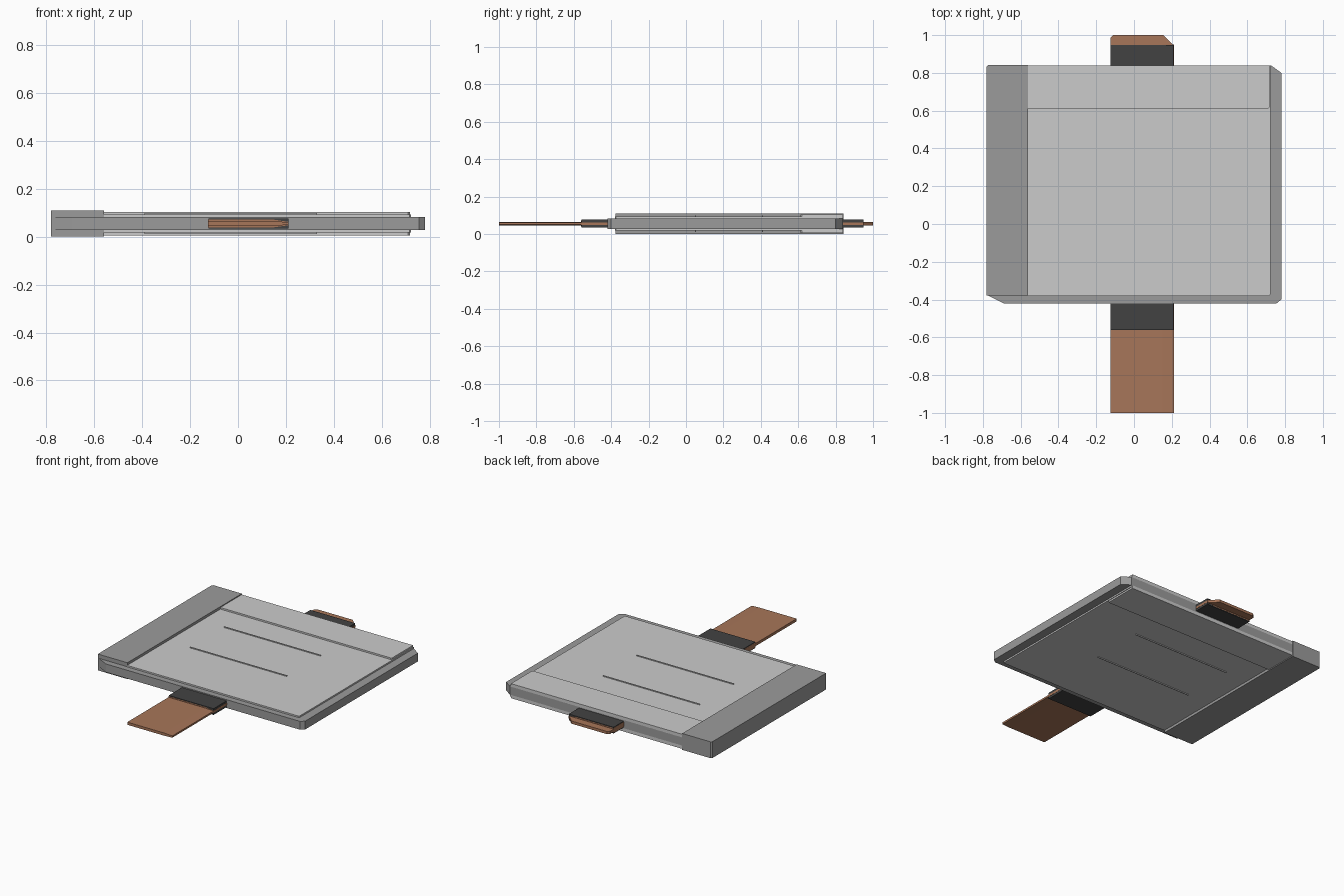
import bpy, bmesh
from mathutils import Vector

cube = bpy.data.objects.get("Cube")
if cube:
    bpy.data.objects.remove(cube)

MID = 0.055  # height of the mirror plane


def material(name, rgb):
    m = bpy.data.materials.new(name)
    m.use_nodes = True
    m.diffuse_color = (*rgb, 1)
    m.node_tree.nodes["Principled BSDF"].inputs["Base Color"].default_value = (*rgb, 1)
    return m


light = material("light_grey", (0.60, 0.60, 0.60))
mid = material("mid_grey", (0.33, 0.33, 0.33))
dark = material("charcoal", (0.055, 0.055, 0.055))
copper = material("copper", (0.39, 0.18, 0.10))


def prism(name, points, offset, mat):
    """Extrude a closed loop of 3D points along an offset."""
    bm = bmesh.new()
    face = bm.faces.new([bm.verts.new(p) for p in points])
    moved = bmesh.ops.extrude_face_region(bm, geom=[face])["geom"]
    bmesh.ops.translate(bm, vec=Vector(offset),
                        verts=[g for g in moved if isinstance(g, bmesh.types.BMVert)])
    bmesh.ops.recalc_face_normals(bm, faces=bm.faces)
    mesh = bpy.data.meshes.new(name)
    bm.to_mesh(mesh)
    bm.free()
    mesh.materials.append(mat)
    ob = bpy.data.objects.new(name, mesh)
    bpy.context.collection.objects.link(ob)
    return ob


def slab(name, outline, z0, z1, mat):
    return prism(name, [(x, y, z0) for x, y in outline], (0, 0, z1 - z0), mat)


def rect(x0, x1, y0, y1):
    return [(x0, y0), (x1, y0), (x1, y1), (x0, y1)]


def blade(name, y0, y1, half, edge):
    """Flat bar whose right side is bevelled to a thin edge."""
    outline = [(-0.125, -half), (0.15, -half), (0.211, -edge),
               (0.211, edge), (0.15, half), (-0.125, half)]
    return prism(name, [(x, y0, MID + z) for x, z in outline], (0, y1 - y0, 0), copper)


# Main body with clipped corners
slab("body", [(-0.78, -0.375), (-0.69, -0.42), (0.755, -0.42), (0.78, -0.40),
              (0.78, 0.80), (0.725, 0.84), (-0.77, 0.84), (-0.78, 0.83)],
     0.027, 0.083, mid)

# Thick side block, wrapping over and under the body
slab("spine_block", [(-0.78, -0.378), (-0.56, -0.378), (-0.56, 0.841),
                     (-0.772, 0.841), (-0.78, 0.833)], 0, 0.11, mid)

# Cover layers, mirrored on the top and bottom
for side, s in (("top", 1), ("bottom", -1)):
    def layer(name, outline, low, high):
        slab(f"{side}_{name}", outline, MID + s * low, MID + s * high, light)

    layer("panel", [(-0.56, -0.38), (0.715, -0.38), (0.722, -0.373),
                    (0.722, 0.84), (-0.56, 0.84)], 0.027, 0.038)
    layer("band", [(-0.56, 0.612), (0.71, 0.612), (0.717, 0.619),
                   (0.717, 0.84), (-0.56, 0.84)], 0.037, 0.049)
    for i, y in enumerate((0.05, 0.41)):
        layer(f"ridge_{i + 1}", rect(-0.39, 0.33, y - 0.003, y + 0.003), 0.037, 0.044)

# Sleeves with a bevelled core showing through
for end, y0, y1 in (("front", -0.56, -0.42), ("back", 0.84, 0.948)):
    slab(f"{end}_sleeve", rect(-0.124, 0.21, y0, y1), MID - 0.021, MID + 0.021, dark)
    blade(f"{end}_sleeve_core", y0 - 0.001, y1 + 0.001, 0.016, 0.007)

# Long front strip and clipped back tip
blade("front_strip", -1.0, -0.55, 0.009, 0.006)
slab("back_tip", [(-0.125, 0.94), (0.211, 0.94), (0.205, 0.95), (0.155, 1.0),
                  (-0.11, 1.0), (-0.125, 0.985)], MID - 0.009, MID + 0.009, copper)
